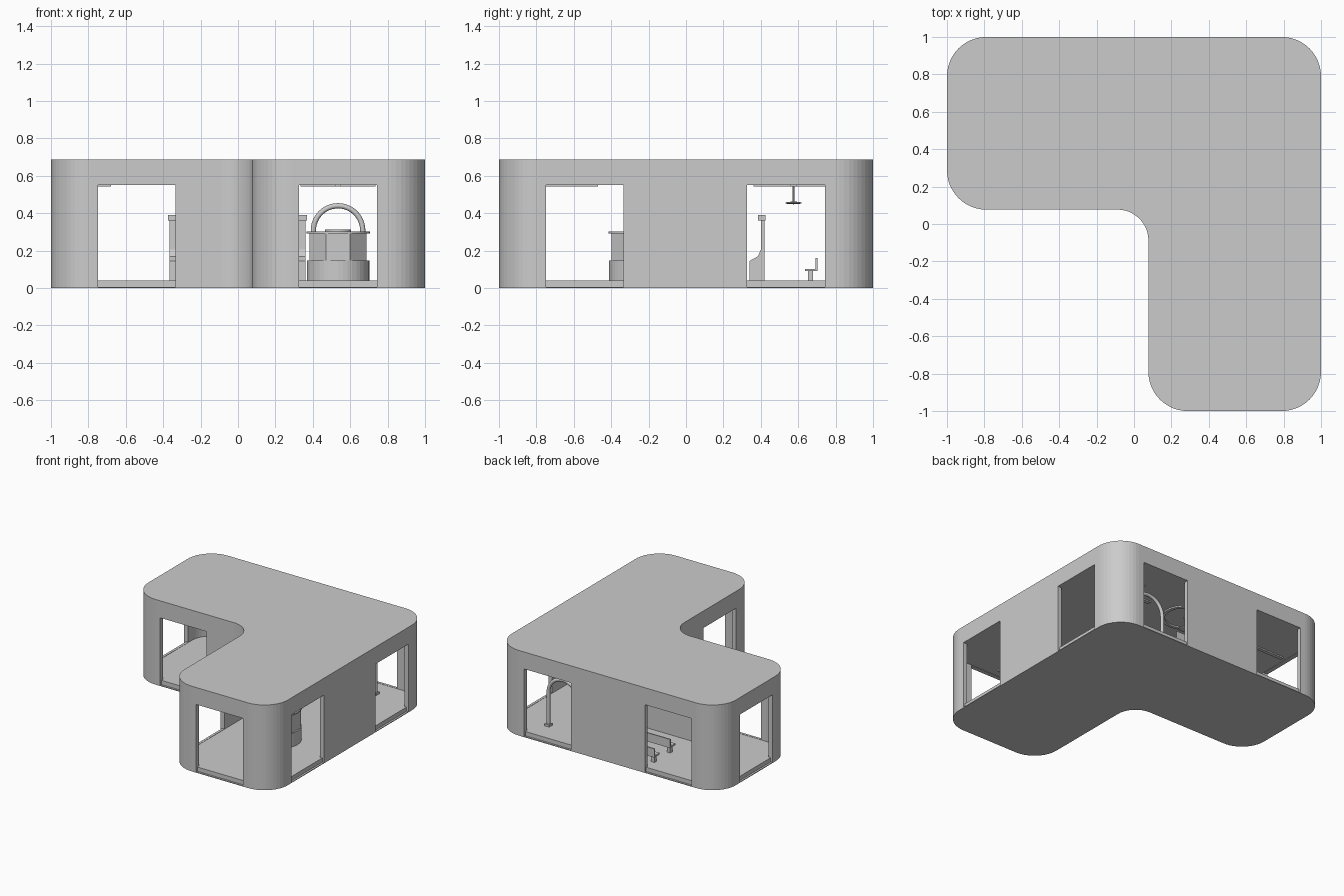
import bpy, bmesh, math
from mathutils import Vector

if "Cube" in bpy.data.objects:
    bpy.data.objects.remove(bpy.data.objects["Cube"])


def prism(name, pts, lo, hi, axis='Z'):
    """Extrude a 2D outline along Z (xy outline) or X (yz outline)."""
    bm = bmesh.new()
    mk = (lambda a, b, h: (a, b, h)) if axis == 'Z' else (lambda a, b, h: (h, a, b))
    low = [bm.verts.new(mk(a, b, lo)) for a, b in pts]
    top = [bm.verts.new(mk(a, b, hi)) for a, b in pts]
    bm.faces.new(low[::-1])
    bm.faces.new(top)
    n = len(pts)
    for i in range(n):
        j = (i + 1) % n
        bm.faces.new((low[i], low[j], top[j], top[i]))
    bmesh.ops.recalc_face_normals(bm, faces=bm.faces)
    me = bpy.data.meshes.new(name)
    bm.to_mesh(me)
    bm.free()
    ob = bpy.data.objects.new(name, me)
    bpy.context.collection.objects.link(ob)
    return ob


def box(name, x0, x1, y0, y1, z0, z1):
    return prism(name, [(x0, y0), (x1, y0), (x1, y1), (x0, y1)], z0, z1)


def disc(name, x, y, r, z0, z1, n=32, turn=0.0):
    pts = [(x + r * math.cos(turn + math.tau * i / n), y + r * math.sin(turn + math.tau * i / n))
           for i in range(n)]
    return prism(name, pts, z0, z1)


def footprint(inset, seg=12):
    """Rounded L outline, shrunk by inset."""
    a, b = 1 - inset, 0.077 + inset
    cs = [(-a, b), (b, b), (b, -a), (a, -a), (a, a), (-a, a)]
    out = []
    for i, c in enumerate(cs):
        p = Vector(c)
        d1 = (Vector(cs[i - 1]) - p).normalized()
        d2 = (Vector(cs[(i + 1) % 6]) - p).normalized()
        r = 0.165 + inset if i == 1 else 0.21 - inset
        mid = p + (d1 + d2) * r
        for k in range(seg + 1):
            t = math.pi / 2 * k / seg
            q = mid - d2 * r * math.cos(t) - d1 * r * math.sin(t)
            out.append((q.x, q.y))
    return out


def cut(target, cutter):
    m = target.modifiers.new("cut", 'BOOLEAN')
    m.operation = 'DIFFERENCE'
    m.solver = 'EXACT'
    m.object = cutter
    bpy.context.view_layer.objects.active = target
    bpy.ops.object.modifier_apply(modifier=m.name)
    bpy.data.objects.remove(cutter)


# building shell: rounded L block hollowed out
T = 0.035
shell = prism("building_shell", footprint(0), 0, 0.687)
cut(shell, prism("cavity", footprint(T), 0.038, 0.553))

# doorways, with a shallow recess below each sill
spans = [(-0.748, -0.333), (0.327, 0.743)]
walls_x = [(spans[0], 0.077, 1), (spans[0], 1, -1), (spans[1], -1, 1), (spans[1], 1, -1)]
walls_y = [(spans[0], 0.077, 1), (spans[0], 1, -1), (spans[1], -1, 1), (spans[1], 1, -1)]
for flip, walls in ((False, walls_x), (True, walls_y)):
    for (s0, s1), w, inward in walls:
        for depth, z0, z1 in ((0.06, 0.04, 0.55), (0.015, 0.006, 0.045)):
            e0, e1 = sorted((w - inward * 0.05, w + inward * depth))
            if flip:
                c = box("doorway", e0, e1, s0, s1, z0, z1)
            else:
                c = box("doorway", s0, s1, e0, e1, z0, z1)
            cut(shell, c)

# wide display counter with back panel and cap
prism("counter_panel", [(0.34, 0.038), (0.42, 0.038), (0.42, 0.36), (0.40, 0.36),
                        (0.40, 0.205), (0.385, 0.17), (0.34, 0.145)], -0.365, 0.36, 'X')
box("counter_cap", -0.375, 0.37, 0.385, 0.425, 0.36, 0.39)

# two rows of benches
for i, y in enumerate((0.635, 0.835)):
    box(f"bench_seat_{i}", -0.35, 0.35, y, y + 0.065, 0.09, 0.103)
    box(f"bench_back_{i}", -0.35, 0.35, y + 0.057, y + 0.067, 0.09, 0.16)
    for k, x in enumerate((-0.32, 0, 0.32)):
        box(f"bench_leg_{i}_{k}", x - 0.015, x + 0.015, y + 0.018, y + 0.045, 0.038, 0.09)

# round service desk: drum base, faceted body, rim and top
X, Y = 0.535, -0.245
disc("desk_base", X, Y, 0.167, 0.038, 0.147, 40)
disc("desk_body", X, Y, 0.166, 0.147, 0.292, 8, math.pi / 8)
disc("desk_rim", X, Y, 0.17, 0.292, 0.302, 40)
disc("desk_top", X, Y, 0.07, 0.302, 0.312, 24)

# walk-through arch
R, HZ, AY = 0.132, 0.308, 0.8
path = [(X - R, 0.038)] + [(X - R * math.cos(math.pi * k / 24), HZ + R * math.sin(math.pi * k / 24))
                           for k in range(25)] + [(X + R, 0.038)]
cu = bpy.data.curves.new("arch", 'CURVE')
cu.dimensions = '3D'
cu.bevel_depth = 0.014
cu.bevel_resolution = 3
cu.use_fill_caps = True
sp = cu.splines.new('POLY')
sp.points.add(len(path) - 1)
for p, (x, z) in zip(sp.points, path):
    p.co = (x, AY, z, 1)
bpy.context.collection.objects.link(bpy.data.objects.new("arch", cu))
for side in (-1, 1):
    x = X + side * R
    box("arch_foot", x - 0.02, x + 0.02, AY - 0.02, AY + 0.02, 0.038, 0.055)

# hanging lamp and ceiling ring
disc("lamp_rod", 0, 0.575, 0.005, 0.455, 0.555, 8)
bpy.ops.mesh.primitive_uv_sphere_add(segments=24, ring_count=8, radius=1, location=(0, 0.575, 0.455))
lamp = bpy.context.object
lamp.name = "lamp_shade"
lamp.scale = (0.045, 0.045, 0.007)
bpy.ops.object.shade_smooth_by_angle()
ring = disc("ceiling_ring", 0, 0.575, 0.17, 0.542, 0.556, 40)
cut(ring, disc("ring_hole", 0, 0.575, 0.145, 0.5, 0.6, 40))

# ceiling strip lights
for x0, x1, y0, y1 in ((-0.93, -0.68, 0.56, 0.59), (0.335, 0.735, 0.56, 0.59),
                       (0.52, 0.55, -0.9, -0.47), (0.52, 0.55, 0.36, 0.75)):
    box("strip_light", x0, x1, y0, y1, 0.543, 0.556)
